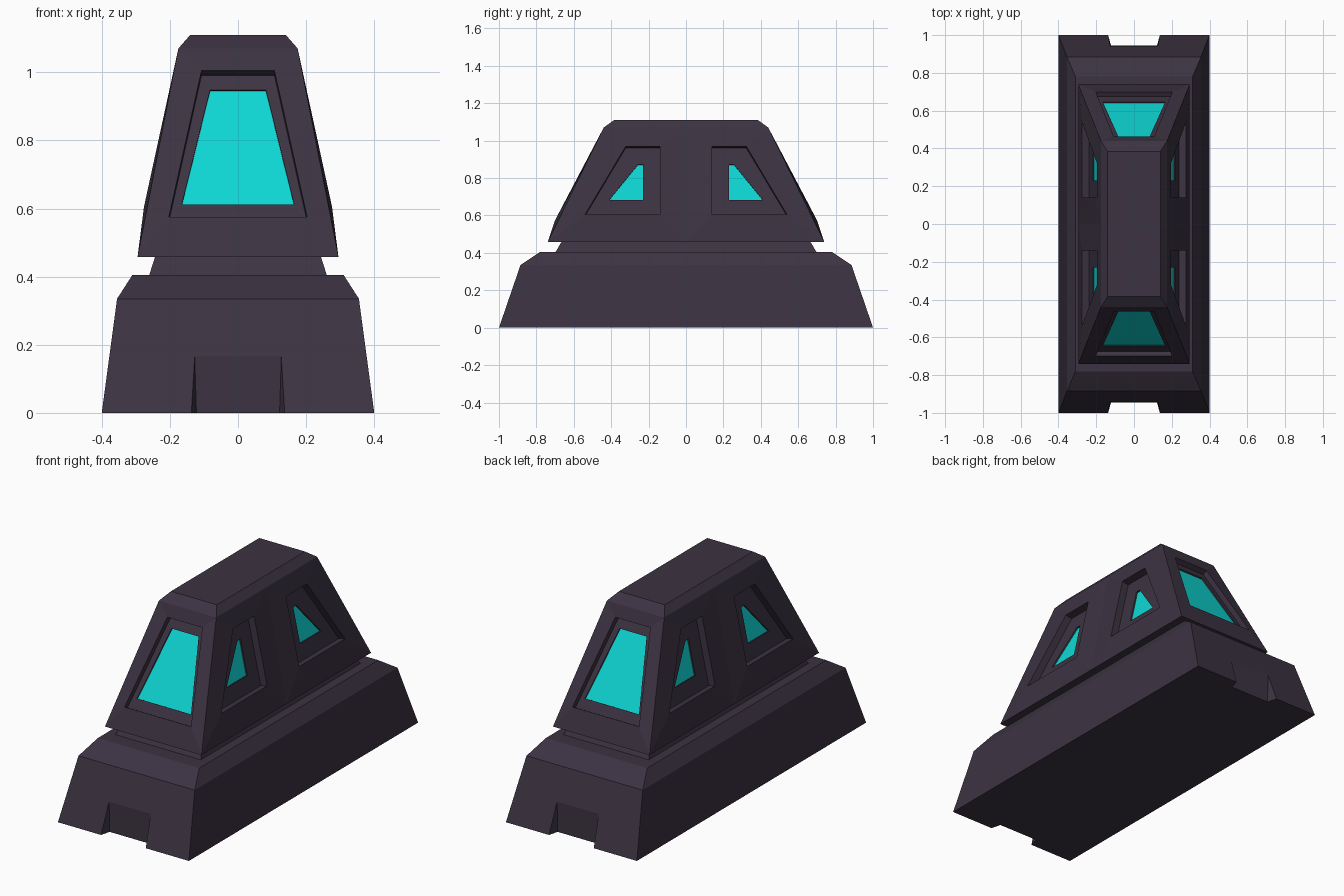
import bpy
import bmesh
from mathutils import Vector

cube = bpy.data.objects.get("Cube")
if cube:
    bpy.data.objects.remove(cube, do_unlink=True)


def make_material(name, color):
    mat = bpy.data.materials.new(name)
    mat.use_nodes = True
    mat.diffuse_color = color
    bsdf = mat.node_tree.nodes["Principled BSDF"]
    bsdf.inputs["Base Color"].default_value = color
    bsdf.inputs["Roughness"].default_value = 0.7
    return mat


BODY = make_material("dark purple", (0.045, 0.033, 0.054, 1))
GLASS = make_material("cyan glass", (0.004, 0.68, 0.66, 1))


def add_face(bm, points, material=0):
    face = bm.faces.new([bm.verts.new(p) for p in points])
    face.material_index = material


def bridge(bm, ring_a, ring_b):
    """Quads between two rings of equal length."""
    n = len(ring_a)
    for i in range(n):
        j = (i + 1) % n
        add_face(bm, (ring_a[i], ring_a[j], ring_b[j], ring_b[i]))


def rectangle(hx, hy, z):
    return [Vector(p) for p in ((-hx, -hy, z), (hx, -hy, z), (hx, hy, z), (-hx, hy, z))]


def finish(bm, name):
    bmesh.ops.remove_doubles(bm, verts=bm.verts, dist=0.0005)
    bmesh.ops.recalc_face_normals(bm, faces=bm.faces)
    mesh = bpy.data.meshes.new(name)
    bm.to_mesh(mesh)
    bm.free()
    mesh.materials.append(BODY)
    mesh.materials.append(GLASS)
    obj = bpy.data.objects.new(name, mesh)
    bpy.context.collection.objects.link(obj)
    return obj


# Base: sloped block with a notch cut into the foot of each end
bm = bmesh.new()
foot = rectangle(0.4, 1.0, 0)
shoulder = rectangle(0.355, 0.885, 0.335)
ledge = rectangle(0.31, 0.78, 0.405)
underside = []
for s in (-1, 1):
    def end(x, y, z):
        return Vector((x * -s, y * s, z))
    outer_l, outer_r = end(-0.137, 1, 0), end(0.137, 1, 0)
    top_l, top_r = end(-0.127, 0.9434, 0.165), end(0.127, 0.9434, 0.165)
    inner_l, inner_r = end(-0.122, 0.945, 0), end(0.122, 0.945, 0)
    add_face(bm, (end(-0.4, 1, 0), outer_l, top_l, top_r, outer_r, end(0.4, 1, 0),
                  end(0.355, 0.885, 0.335), end(-0.355, 0.885, 0.335)))
    add_face(bm, (inner_l, inner_r, top_r, top_l))
    add_face(bm, (outer_l, inner_l, top_l))
    add_face(bm, (outer_r, top_r, inner_r))
    underside += [end(-0.4, 1, 0), outer_l, inner_l, inner_r, outer_r, end(0.4, 1, 0)]
for i, j in ((1, 2), (3, 0)):
    add_face(bm, (foot[i], foot[j], shoulder[j], shoulder[i]))
add_face(bm, underside)
bridge(bm, shoulder, ledge)
add_face(bm, ledge)
finish(bm, "base")

# Neck between base and cabin
bm = bmesh.new()
low, high = rectangle(0.262, 0.70, 0.4), rectangle(0.243, 0.665, 0.46)
bridge(bm, low, high)
add_face(bm, low)
add_face(bm, high)
finish(bm, "neck")


def window_panel(bm, place, border, frame, glass, plane, floor_depth, glass_depth):
    """Panel with a recessed window; points are (across, up), plane gives outward reach."""
    reach, z0, slope = plane

    def on_plane(u, z, inset=0):
        return Vector((u, reach - slope * (z - z0) - inset, z))

    normal = Vector((0, 1, slope)).normalized()
    rim = [on_plane(*p) for p in frame]
    floor = [p - normal * floor_depth for p in rim]
    pane = [on_plane(*p, glass_depth) for p in glass]
    lip = [p + normal * (glass_depth * normal.y - floor_depth) for p in pane]
    rings = [[place(p) for p in ring] for ring in
             ([Vector(p) for p in border], rim, floor, lip, pane)]
    for a, b in zip(rings, rings[1:]):
        bridge(bm, a, b)
    add_face(bm, rings[-1], 1)


# Cabin: tapered shell with windows on both ends and two on each side
bm = bmesh.new()
WIDE, LONG, LOW = 0.295, 0.74, 0.457
TOP_WIDE, TOP_LONG, HIGH = 0.175, 0.44, 1.07

end_border = [(-WIDE, LONG, LOW), (WIDE, LONG, LOW),
              (TOP_WIDE, TOP_LONG, HIGH), (-TOP_WIDE, TOP_LONG, HIGH)]
end_frame = [(-0.203, 0.575), (0.203, 0.575), (0.107, 1.005), (-0.107, 1.005)]
end_glass = [(-0.165, 0.608), (0.165, 0.608), (0.082, 0.945), (-0.082, 0.945)]

side_border = [(LONG, WIDE, LOW), (0, WIDE, LOW), (0, TOP_WIDE, HIGH), (TOP_LONG, TOP_WIDE, HIGH)]
side_frame = [(0.54, 0.605), (0.14, 0.605), (0.14, 0.97), (0.322, 0.97)]
side_glass = [(0.412, 0.68), (0.23, 0.68), (0.23, 0.87), (0.257, 0.87)]

for s in (-1, 1):
    window_panel(bm, lambda p: Vector((p.x, p.y * s, p.z)), end_border, end_frame, end_glass,
                 (0.70, 0.575, 0.549), 0.03, 0.042)
    for t in (-1, 1):
        window_panel(bm, lambda p: Vector((p.y * s, p.x * t, p.z)), side_border, side_frame,
                     side_glass, (0.276, 0.605, 0.219), 0.04, 0.049)

# Cabin roof bevel, roof and underside
eave = rectangle(TOP_WIDE, TOP_LONG, HIGH)
roof = rectangle(0.14, 0.385, 1.11)
for i in range(4):
    j = (i + 1) % 4
    middle = [(eave[i] + eave[j]) / 2] if i % 2 else []
    add_face(bm, [eave[i]] + middle + [eave[j], roof[j], roof[i]])
add_face(bm, roof)
skirt = rectangle(WIDE, LONG, LOW)
add_face(bm, skirt[:2] + [Vector((WIDE, 0, LOW))] + skirt[2:] + [Vector((-WIDE, 0, LOW))])
finish(bm, "cabin")
